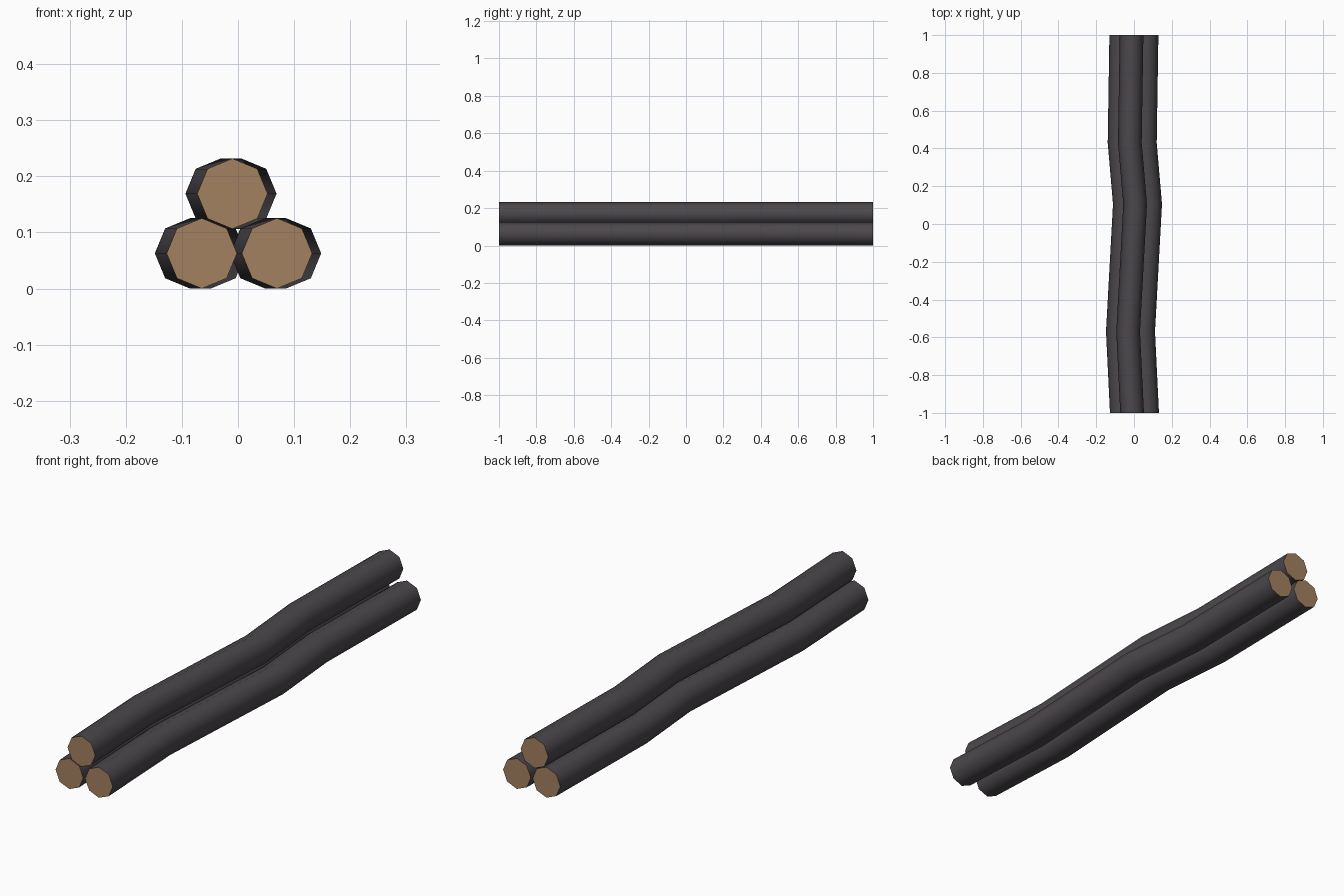
import bpy, bmesh, math

if "Cube" in bpy.data.objects:
    bpy.data.objects.remove(bpy.data.objects["Cube"])

def material(name, rgb):
    m = bpy.data.materials.new(name)
    m.diffuse_color = (*rgb, 1)
    m.use_nodes = True
    m.node_tree.nodes["Principled BSDF"].inputs["Base Color"].default_value = m.diffuse_color
    return m

bark = material("dark bark", (0.072, 0.064, 0.072))
wood = material("cut wood", (0.37, 0.22, 0.115))

RADIUS, SIDES = 0.0627, 8
# shared gentle bend of every log: (y, sideways shift)
BEND = [(-1, 0), (-0.57, -0.021), (0.105, 0.016), (0.43, -0.012), (1, -0.003)]

def log(name, cx, cz):
    bm = bmesh.new()
    rings = []
    for y, dx in BEND:
        rings.append([bm.verts.new((cx + dx + RADIUS * math.cos(2 * math.pi * i / SIDES), y,
                                    cz + RADIUS * math.sin(2 * math.pi * i / SIDES)))
                      for i in range(SIDES)])
    # bark sides
    for a, b in zip(rings, rings[1:]):
        for i in range(SIDES):
            j = (i + 1) % SIDES
            bm.faces.new((a[i], a[j], b[j], b[i]))
    # sawn ends
    for ring in (rings[0], rings[-1]):
        bm.faces.new(ring).material_index = 1
    bmesh.ops.recalc_face_normals(bm, faces=bm.faces)
    me = bpy.data.meshes.new(name)
    bm.to_mesh(me)
    bm.free()
    me.materials.append(bark)
    me.materials.append(wood)
    ob = bpy.data.objects.new(name, me)
    bpy.context.collection.objects.link(ob)
    bpy.context.view_layer.objects.active = ob
    ob.select_set(True)
    bpy.ops.object.shade_smooth_by_angle(angle=math.radians(60))
    ob.select_set(False)

log("left_log", -0.0645, RADIUS)
log("right_log", 0.0695, RADIUS)
log("top_log", -0.01, 0.169)
